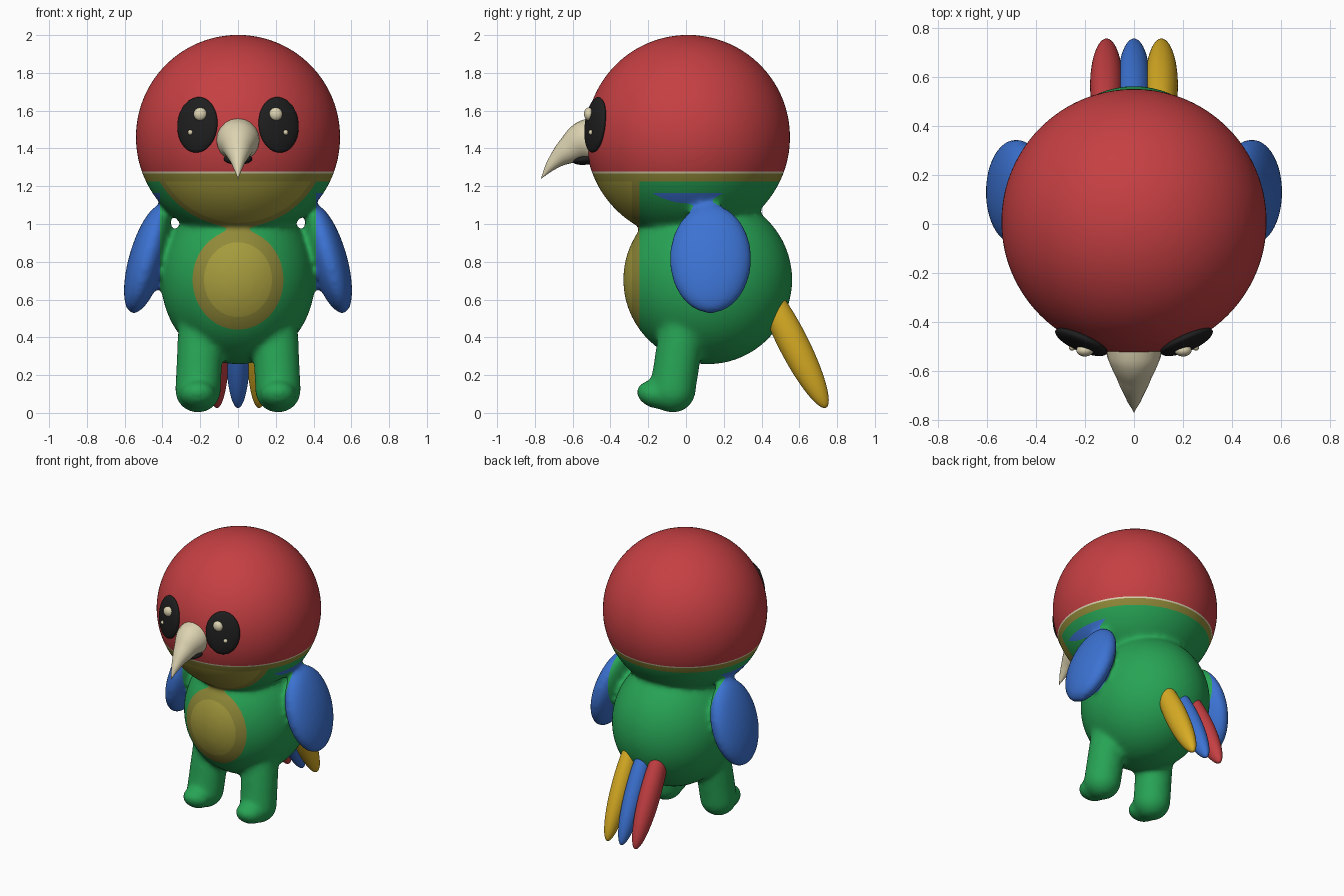
import bpy, bmesh, math
from mathutils import Matrix, Vector

if "Cube" in bpy.data.objects:
    bpy.data.objects.remove(bpy.data.objects["Cube"])


def material(name, rgb):
    m = bpy.data.materials.new(name)
    m.use_nodes = True
    m.diffuse_color = (*rgb, 1)
    m.node_tree.nodes["Principled BSDF"].inputs["Base Color"].default_value = (*rgb, 1)
    return m


red = material("red", (0.56, 0.05, 0.055))
green = material("green", (0.02, 0.37, 0.09))
blue = material("blue", (0.045, 0.17, 0.65))
yellow = material("yellow", (0.68, 0.41, 0.017))
belly = material("belly_olive", (0.38, 0.33, 0.047))
rim = material("rim_olive", (0.28, 0.25, 0.04))
cream = material("cream", (0.72, 0.65, 0.44))
black = material("black", (0.013, 0.013, 0.013))


def ball(bm, center, size, rot=Matrix()):
    """Add an ellipsoid with the given half sizes to a bmesh."""
    m = Matrix.Translation(center) @ rot.to_4x4() @ Matrix.Diagonal((*size, 1))
    bmesh.ops.create_uvsphere(bm, u_segments=64, v_segments=32, radius=1, matrix=m)


def finish(bm, name, *mats):
    me = bpy.data.meshes.new(name)
    bm.to_mesh(me)
    bm.free()
    for m in mats:
        me.materials.append(m)
    me.shade_smooth()
    ob = bpy.data.objects.new(name, me)
    bpy.context.collection.objects.link(ob)
    return ob


def ellipsoid(name, mat, center, size, rot=Matrix()):
    bm = bmesh.new()
    ball(bm, center, size, rot)
    return finish(bm, name, mat)


# Head, torso, wings and legs, blended into one skin
bm = bmesh.new()
ball(bm, (0, 0.01, 1.46), (0.542, 0.542, 0.542))
ball(bm, (0, 0.115, 0.705), (0.408, 0.448, 0.448))
for s in (-1, 1):
    ball(bm, (s * 0.48, 0.13, 0.815), (0.097, 0.218, 0.3),
         Matrix.Rotation(-s * math.radians(16), 4, 'Y'))
    hip, ankle = Vector((s * 0.195, -0.02, 0.45)), Vector((s * 0.212, -0.07, 0.122))
    for i in range(9):
        ball(bm, hip.lerp(ankle, i / 8), (0.122, 0.122, 0.122))
    ball(bm, (s * 0.212, -0.165, 0.095), (0.095, 0.1, 0.07),
         Matrix.Rotation(math.radians(-20), 4, 'X'))
body = finish(bm, "body")
remesh = body.modifiers.new("blend", 'REMESH')
remesh.mode = 'VOXEL'
remesh.voxel_size = 0.016
smooth = body.modifiers.new("soften", 'SMOOTH')
smooth.factor = 0.5
smooth.iterations = 14
skin = bpy.data.meshes.new_from_object(
    body.evaluated_get(bpy.context.evaluated_depsgraph_get()))
bpy.data.objects.remove(body)

# Cut the skin along the plumage borders
bm = bmesh.new()
bm.from_mesh(skin)
HOOD, COLLAR, LINE, SHOULDER = 1.277, 1.225, 1.267, 1.165
BIB, BELLY, WING = -0.245, -0.285, 0.412
cuts = [((0, 0, z), (0, 0, 1)) for z in (HOOD, LINE, COLLAR, SHOULDER)]
cuts += [((0, y, 0), (0, 1, 0)) for y in (BIB, BELLY)]
cuts += [((x, 0, 0), (1, 0, 0)) for x in (-WING, WING)]
for co, no in cuts:
    bmesh.ops.bisect_plane(bm, geom=bm.verts[:] + bm.edges[:] + bm.faces[:],
                           plane_co=co, plane_no=no, dist=1e-5)


def plumage(c):
    if c.z > HOOD:
        return 0
    if c.z > LINE:
        return 1
    if c.z > COLLAR:
        return 2
    if c.z > 0.35 and c.y < BIB:
        return 3 if c.y < BELLY else 2
    if c.z < SHOULDER and abs(c.x) > WING:
        return 4
    return 5


for f in bm.faces:
    f.material_index = plumage(f.calc_center_median())
    f.smooth = True
finish(bm, "body", red, cream, rim, belly, blue, green)

# Eyes with two highlights each
for s, side in ((-1, "right"), (1, "left")):
    out = Vector((s * 0.215, -0.49, 0.065))
    ellipsoid(side + "_eye", black, out + Vector((0, 0.01, 1.46)), (0.115, 0.035, 0.148),
              out.to_track_quat('Y', 'Z').to_matrix())
    ellipsoid(side + "_eye_glint", cream, (s * 0.2, -0.515, 1.582), (0.035, 0.025, 0.035))
    ellipsoid(side + "_eye_small_glint", cream, (s * 0.252, -0.502, 1.485), (0.014, 0.014, 0.014))

# Hooked upper beak: a tapered tube
curve = bpy.data.curves.new("beak", 'CURVE')
curve.dimensions = '3D'
curve.bevel_depth = 1
curve.bevel_resolution = 8
curve.resolution_u = 8
path = [(-0.45, 1.45, 0.125), (-0.54, 1.435, 0.11), (-0.62, 1.39, 0.073),
        (-0.7, 1.325, 0.036), (-0.768, 1.24, 0.001)]
spline = curve.splines.new('BEZIER')
spline.bezier_points.add(len(path) - 1)
for p, (y, z, r) in zip(spline.bezier_points, path):
    p.co = (0, y, z)
    p.radius = r
    p.handle_left_type = p.handle_right_type = 'AUTO'
curve.materials.append(cream)
beak = bpy.data.objects.new("beak", curve)
bpy.context.collection.objects.link(beak)

# Lower beak
ellipsoid("lower_beak", black, (0, -0.52, 1.345), (0.075, 0.085, 0.03),
          Matrix.Rotation(math.radians(8), 4, 'X'))

# Tail feathers
for name, mat, x in (("red", red, -0.112), ("blue", blue, 0), ("yellow", yellow, 0.112)):
    ellipsoid(name + "_tail_feather", mat, (x, 0.565, 0.375), (0.067, 0.08, 0.39),
              Matrix.Rotation(math.radians(27), 4, 'X'))
